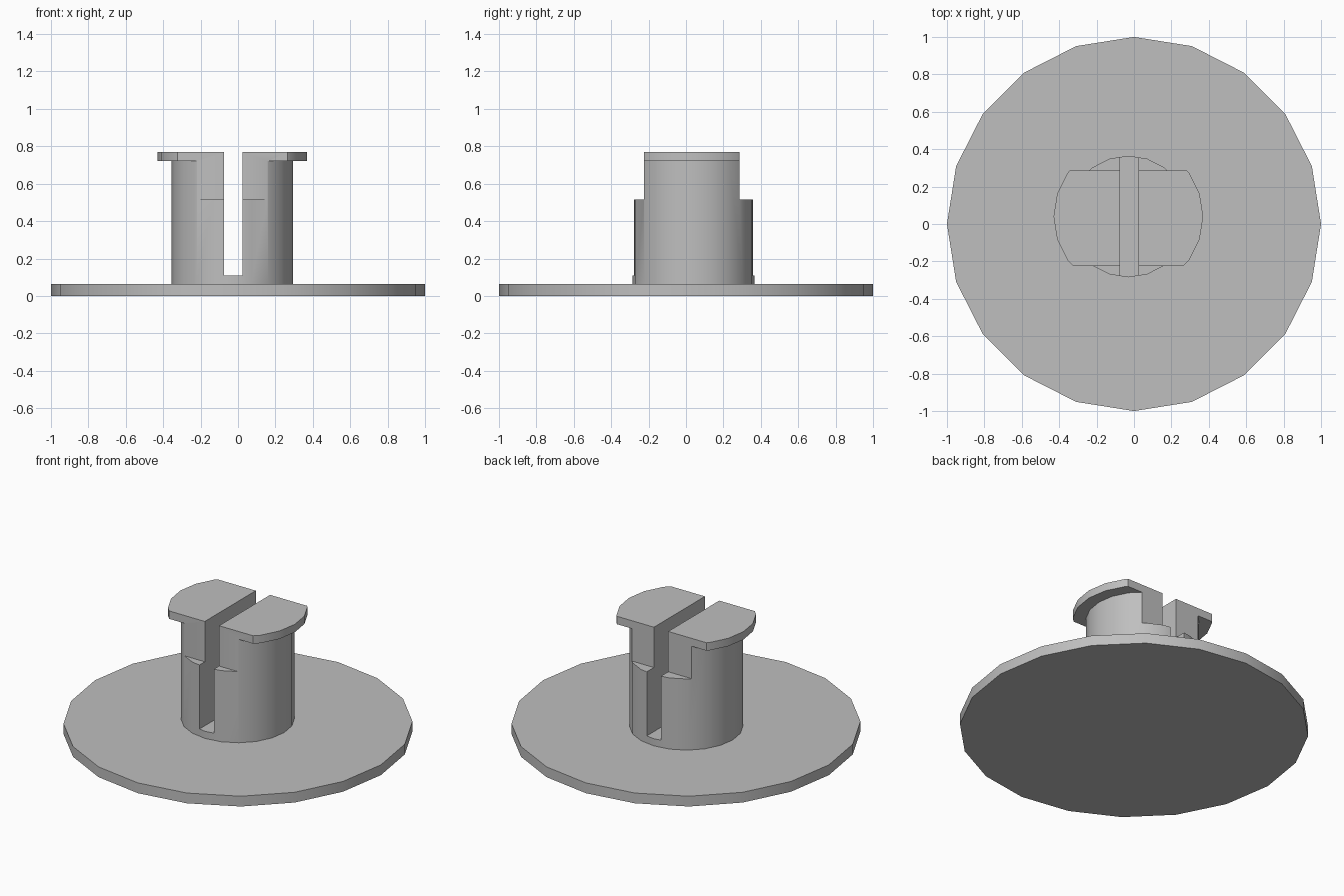
import bpy
import bmesh
from math import cos, sin, tau

cube = bpy.data.objects.get("Cube")
if cube:
    bpy.data.objects.remove(cube, do_unlink=True)

SIDES = 20
CX, CY = -0.03, 0.04          # centre of the off-centre post
PLATE_TOP = 0.065

grey = bpy.data.materials.new("plain grey")
grey.use_nodes = True
colour = (0.52, 0.52, 0.52, 1)
grey.diffuse_color = colour
grey.node_tree.nodes["Principled BSDF"].inputs["Base Color"].default_value = colour


def lathe(name, profile, x=0, y=0):
    """Solid of revolution from (radius, height) pairs, capped at both ends."""
    bm = bmesh.new()
    rings = [[bm.verts.new((x + r * cos(tau * i / SIDES), y + r * sin(tau * i / SIDES), z))
              for i in range(SIDES)] for r, z in profile]
    for low, high in zip(rings, rings[1:]):
        for i in range(SIDES):
            j = (i + 1) % SIDES
            bm.faces.new((low[i], low[j], high[j], high[i]))
    bm.faces.new(rings[0][::-1])
    bm.faces.new(rings[-1])
    mesh = bpy.data.meshes.new(name)
    bm.to_mesh(mesh)
    bm.free()
    mesh.materials.append(grey)
    obj = bpy.data.objects.new(name, mesh)
    bpy.context.collection.objects.link(obj)
    return obj


def activate(obj):
    bpy.ops.object.select_all(action="DESELECT")
    obj.select_set(True)
    bpy.context.view_layer.objects.active = obj


def cut_box(obj, low, high):
    """Remove the box between two corners from the object."""
    bpy.ops.mesh.primitive_cube_add(size=1, location=[(a + b) / 2 for a, b in zip(low, high)])
    cutter = bpy.context.object
    cutter.name = "cutter"
    cutter.hide_render = True
    cutter.scale = [b - a for a, b in zip(low, high)]
    cutter.data.materials.append(grey)
    bpy.context.view_layer.update()
    activate(obj)
    mod = obj.modifiers.new("cut", "BOOLEAN")
    mod.operation = "DIFFERENCE"
    mod.solver = "EXACT"
    mod.object = cutter
    bpy.ops.object.modifier_apply(modifier=mod.name)
    bpy.data.objects.remove(cutter, do_unlink=True)


# Wide flat disc
plate = lathe("base_plate", [(1, 0), (1, PLATE_TOP)])

# Post with overhanging clip head
post = lathe("slotted_post", [(0.325, PLATE_TOP), (0.325, 0.72), (0.4, 0.72), (0.4, 0.77)], CX, CY)

# Flats on front and back of the upper post, then the slot between the prongs
cut_box(post, (-1, -1, 0.515), (1, -0.225, 1))
cut_box(post, (-1, 0.285, 0.515), (1, 1, 1))
cut_box(post, (-0.075, -1, 0.11), (0.025, 1, 1))

for obj in (plate, post):
    activate(obj)
    bpy.ops.object.shade_smooth_by_angle()
